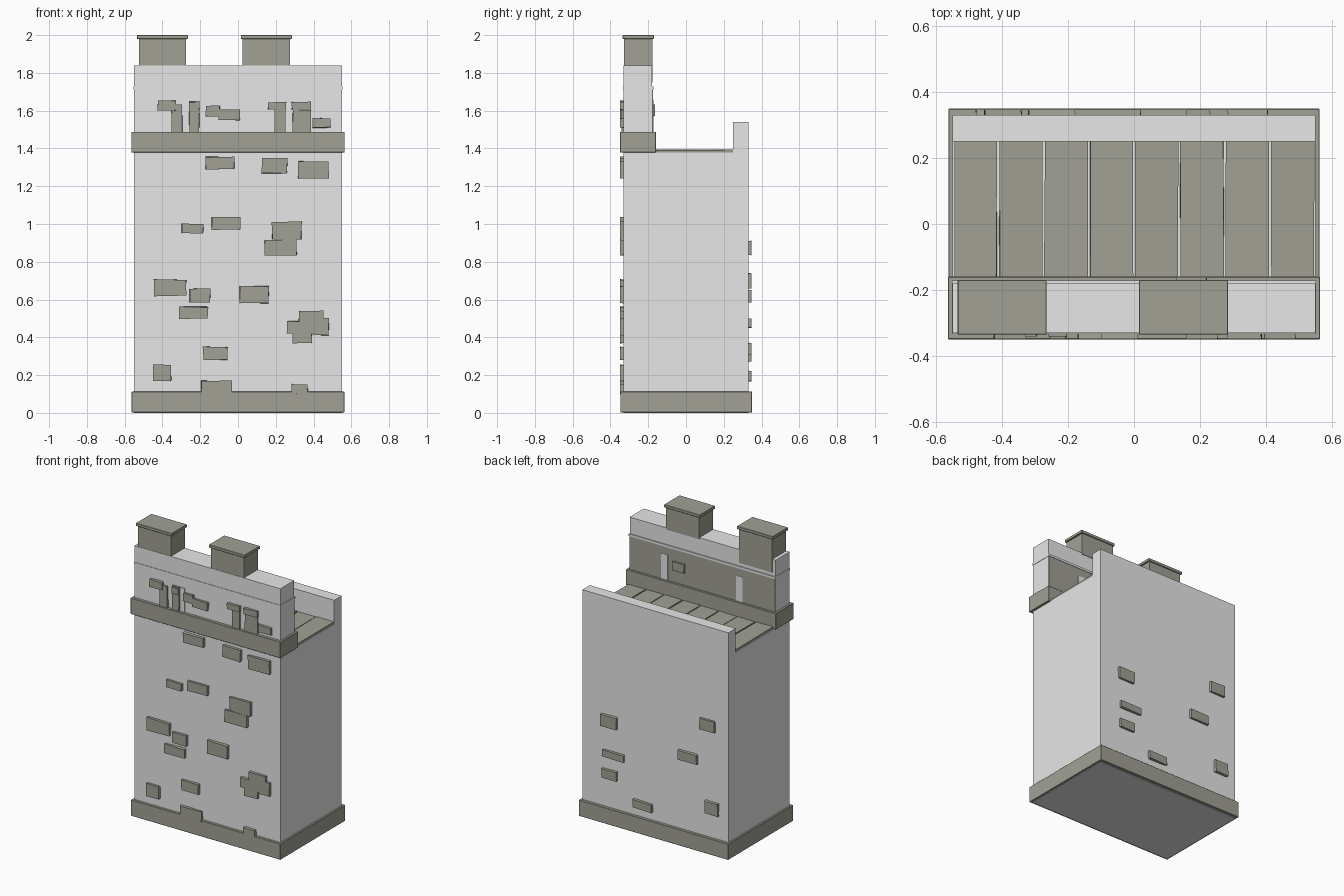
import bpy, bmesh, random
from mathutils import Vector
random.seed(4)


def material(name, rgb):
    m = bpy.data.materials.new(name)
    m.diffuse_color = (*rgb, 1)
    return m


PLASTER = material("pale plaster", (0.8, 0.8, 0.8))
STONE = material("warm grey stone", (0.36, 0.355, 0.30))


def box(name, x, y, z, mat, jitter=0.0, bevel=0.0):
    """Box from ranges; jitter nudges corners for a hand-cut look."""
    bm = bmesh.new()
    bmesh.ops.create_cube(bm, size=1)
    for v in bm.verts:
        v.co = Vector([(r[0] + r[1]) / 2 + c * (r[1] - r[0])
                       for r, c in zip((x, y, z), v.co)])
        v.co.x += random.uniform(-jitter, jitter)
        v.co.z += random.uniform(-jitter, jitter)
    if bevel:
        bmesh.ops.bevel(bm, geom=bm.edges[:], offset=bevel, segments=1, affect='EDGES')
    me = bpy.data.meshes.new(name)
    bm.to_mesh(me)
    bm.free()
    me.materials.append(mat)
    ob = bpy.data.objects.new(name, me)
    bpy.context.collection.objects.link(ob)
    return ob


# Walls; the pale underside shows inside the base band
box("main_walls", (-.55, .55), (-.33, .33), (0, 1.378), PLASTER)
box("back_parapet", (-.55, .55), (.25, .33), (1.378, 1.54), PLASTER)
box("front_parapet", (-.55, .55), (-.33, -.18), (1.378, 1.84), PLASTER)

# Stone bands
box("base_band", (-.563, .563), (-.348, .35), (.003, .112), STONE, bevel=.002)
box("ledge_band", (-.565, .565), (-.35, -.16), (1.378, 1.488), STONE, bevel=.002)
box("parapet_trim", (-.552, .552), (-.333, -.172), (1.713, 1.728), PLASTER)

# Stone facing behind the parapet, with two pale slits
box("parapet_back_facing", (-.55, .55), (-.181, -.175), (1.48, 1.715), STONE)
for cx in (-.28, .285):
    box("back_slit", (cx - .025, cx + .025), (-.178, -.173), (1.485, 1.66), PLASTER)
box("parapet_back_brick", (.13, .22), (-.18, -.163), (1.57, 1.63), STONE, .004)

# Roof planks
for i in range(8):
    cx = -.4813 + i * .1375
    box("roof_plank", (cx - .065, cx + .065), (-.165, .25), (1.37, 1.392), STONE, .002)

# Chimneys with caps; the left one runs further down the back
for cx, foot in ((-.4, 1.75), (.15, 1.83)):
    box("chimney", (cx - .125, cx + .125), (-.328, -.177), (foot, 1.985), STONE)
    box("chimney_cap", (cx - .135, cx + .135), (-.336, -.17), (1.98, 2.0), STONE, bevel=.002)

# Exposed bricks on the front: x0, x1, z0, z1
FRONT = [
    (-.17, -.02, 1.29, 1.355), (.125, .26, 1.27, 1.35), (.32, .48, 1.24, 1.33),
    (-.30, -.185, .95, 1.0), (-.14, .01, .97, 1.035), (.18, .335, .92, 1.01),
    (.14, .31, .835, .915), (-.445, -.275, .62, .705), (-.255, -.145, .585, .655),
    (-.31, -.16, .50, .56), (.01, .165, .58, .67), (.32, .45, .42, .54),
    (.26, .40, .42, .485), (.40, .48, .41, .50), (.29, .39, .37, .43),
    (-.185, -.055, .28, .35), (-.45, -.355, .17, .255), (-.195, -.035, .10, .17),
    (.285, .37, .10, .15), (-.425, -.33, 1.60, 1.655), (-.17, -.095, 1.57, 1.625),
    (-.10, .01, 1.55, 1.605), (.395, .49, 1.51, 1.56), (-.255, -.205, 1.60, 1.645),
]
for x0, x1, z0, z1 in FRONT:
    box("front_brick", (x0, x1), (-.349, -.325), (z0, z1), STONE, .003)

# Upper openings: stone posts with lintels and a pale slit
for x0, x1, top in ((-.35, -.295, 1.635), (-.26, -.205, 1.65), (.195, .25, 1.61), (.29, .385, 1.60)):
    box("upper_post", (x0, x1), (-.342, -.325), (1.48, top), STONE, .003)
for x0, x1 in ((.16, .255), (.285, .385)):
    box("upper_lintel", (x0, x1), (-.349, -.325), (1.605, 1.645), STONE, .003)
box("front_slit", (-.205, -.17), (-.334, -.328), (1.48, 1.65), PLASTER)

# Exposed bricks on the back: centre x, centre z, width, height
BACK = [
    (.345, .70, .12, .08), (-.397, .874, .11, .075), (.31, .475, .16, .045),
    (.34, .34, .11, .06), (-.25, .616, .14, .065), (.09, .195, .14, .055),
    (-.43, .315, .10, .085),
]
for cx, cz, w, h in BACK:
    box("back_brick", (cx - w / 2, cx + w / 2), (.325, .347), (cz - h / 2, cz + h / 2), STONE, .003)
